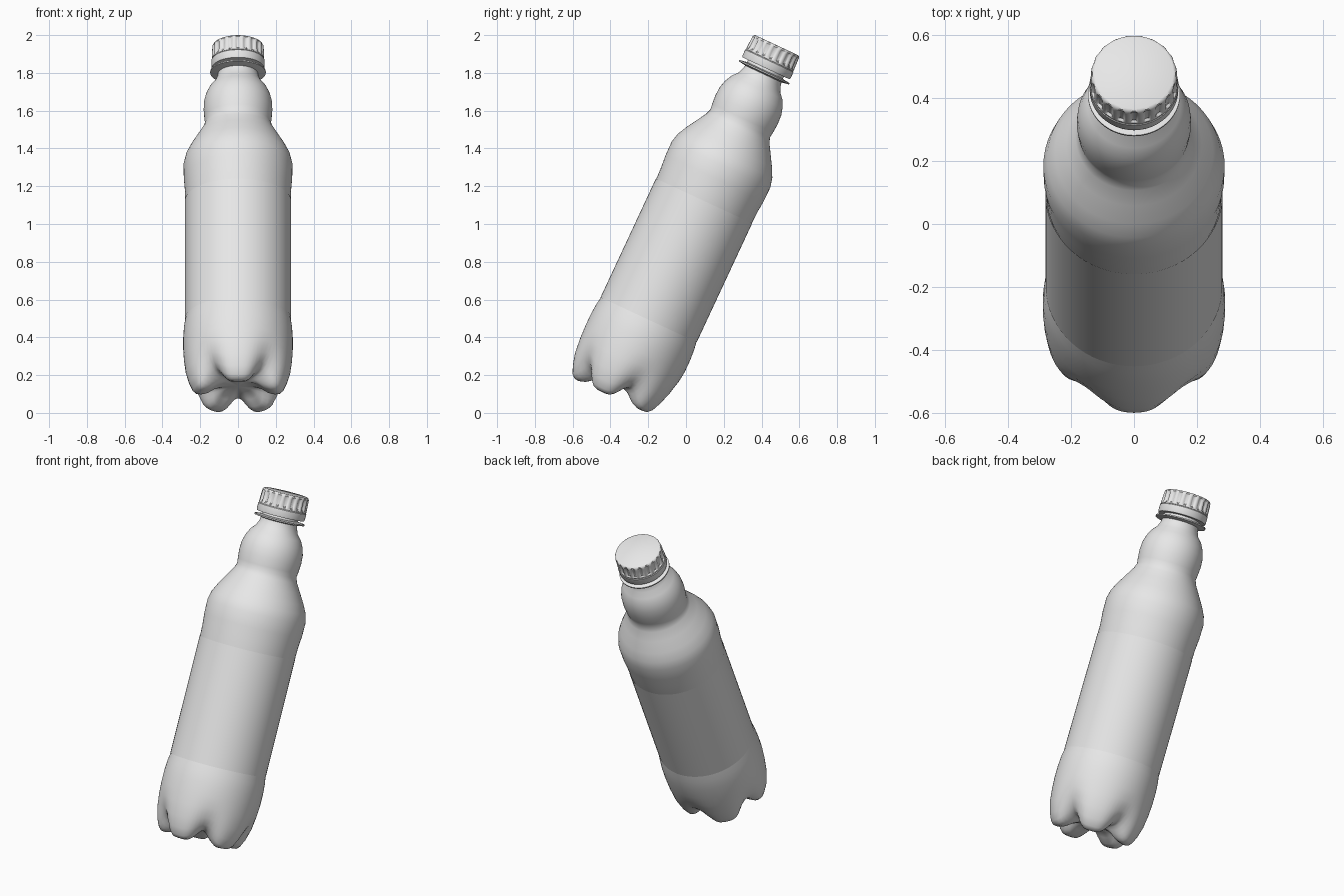
import bpy, bmesh, math

if "Cube" in bpy.data.objects:
    bpy.data.objects.remove(bpy.data.objects["Cube"])

TILT = math.radians(25)
BASE = (0, -0.385, 0.0915)          # centre of the bottle's base on its leaning axis

grey = bpy.data.materials.new("plain grey")
grey.diffuse_color = (0.8, 0.8, 0.8, 1)
grey.use_nodes = True
grey.node_tree.nodes["Principled BSDF"].inputs["Base Color"].default_value = grey.diffuse_color


def lathe(name, rings, segs, point, cap_start=True, cap_end=True, angle=40):
    """Skin rings of points; point(ring, theta) gives (radius, height)."""
    bm = bmesh.new()
    rows = []
    for ring in rings:
        row = []
        for i in range(segs):
            t = 2 * math.pi * i / segs
            r, h = point(ring, t)
            row.append(bm.verts.new((r * math.sin(t), -r * math.cos(t), h)))
        rows.append(row)
    for a, b in zip(rows, rows[1:]):
        for i in range(segs):
            j = (i + 1) % segs
            bm.faces.new((a[i], a[j], b[j], b[i]))
    if cap_start:
        bm.faces.new(rows[0][::-1])
    if cap_end:
        bm.faces.new(rows[-1])
    me = bpy.data.meshes.new(name)
    bm.to_mesh(me)
    bm.free()
    me.materials.append(grey)
    ob = bpy.data.objects.new(name, me)
    bpy.context.collection.objects.link(ob)
    ob.rotation_euler = (-TILT, 0, 0)
    ob.location = BASE
    bpy.ops.object.select_all(action='DESELECT')
    ob.select_set(True)
    bpy.context.view_layer.objects.active = ob
    bpy.ops.object.shade_smooth_by_angle(angle=math.radians(angle))
    return ob


def plain(ring, t):
    return ring


# Bottle: five-footed base blends a foot curve with a groove curve around the axis
foot = [(.01, .055), (.04, .055), (.09, .053), (.13, .03), (.165, .003), (.20, -.008),
        (.225, -.005), (.243, .012), (.262, .055), (.279, .12), (.287, .2), (.29, .27)]
groove = [(.01, .055), (.04, .056), (.07, .058), (.11, .061), (.14, .064), (.17, .069),
          (.195, .076), (.215, .087), (.238, .107), (.266, .15), (.283, .21), (.29, .27)]
upper = [(.29, .34), (.286, .40), (.279, .443), (.262, .57), (.262, 1.01), (.279, 1.137),
         (.281, 1.2), (.287, 1.27), (.288, 1.35), (.276, 1.40), (.251, 1.45), (.215, 1.51),
         (.185, 1.56), (.174, 1.59), (.178, 1.62), (.182, 1.67), (.179, 1.72), (.168, 1.76),
         (.148, 1.80), (.122, 1.83), (.11, 1.86), (.105, 1.885), (.105, 2.0)]


def bottle_point(ring, t):
    if len(ring) == 2:
        return ring
    f, g = ring[:2], ring[2:]
    c = (1 + math.cos(5 * t)) / 2
    w = 1 - (1 - c) ** 2
    return f[0] * w + g[0] * (1 - w), f[1] * w + g[1] * (1 - w)


lathe("bottle_body", [f + g for f, g in zip(foot, groove)] + upper, 80, bottle_point, angle=60)

# Label sleeve wrapped round the waist
lathe("label_sleeve", [(.281, .443), (.281, 1.137)], 64, plain, False, False)

# Thin neck flange
lathe("neck_flange", [(.10, 1.878), (.147, 1.886), (.147, 1.893), (.10, 1.90)], 48, plain)

# Cap: tamper ring, then ribbed grip
lathe("tamper_ring", [(.10, 1.912), (.138, 1.912), (.141, 1.92), (.141, 1.955), (.136, 1.96),
                      (.10, 1.96)], 48, plain)


def cap_point(ring, t):
    r, h, depth = ring
    k = math.cos(20 * t)
    return r - depth * min(1, max(0, .5 + 1.2 * k)), h


lathe("screw_cap", [(.12, 1.956, 0), (.139, 1.960, 0), (.139, 1.967, 0), (.139, 1.972, .009),
                    (.137, 2.025, .009), (.136, 2.036, .002), (.132, 2.043, 0),
                    (.125, 2.047, 0)], 160, cap_point, angle=35)
